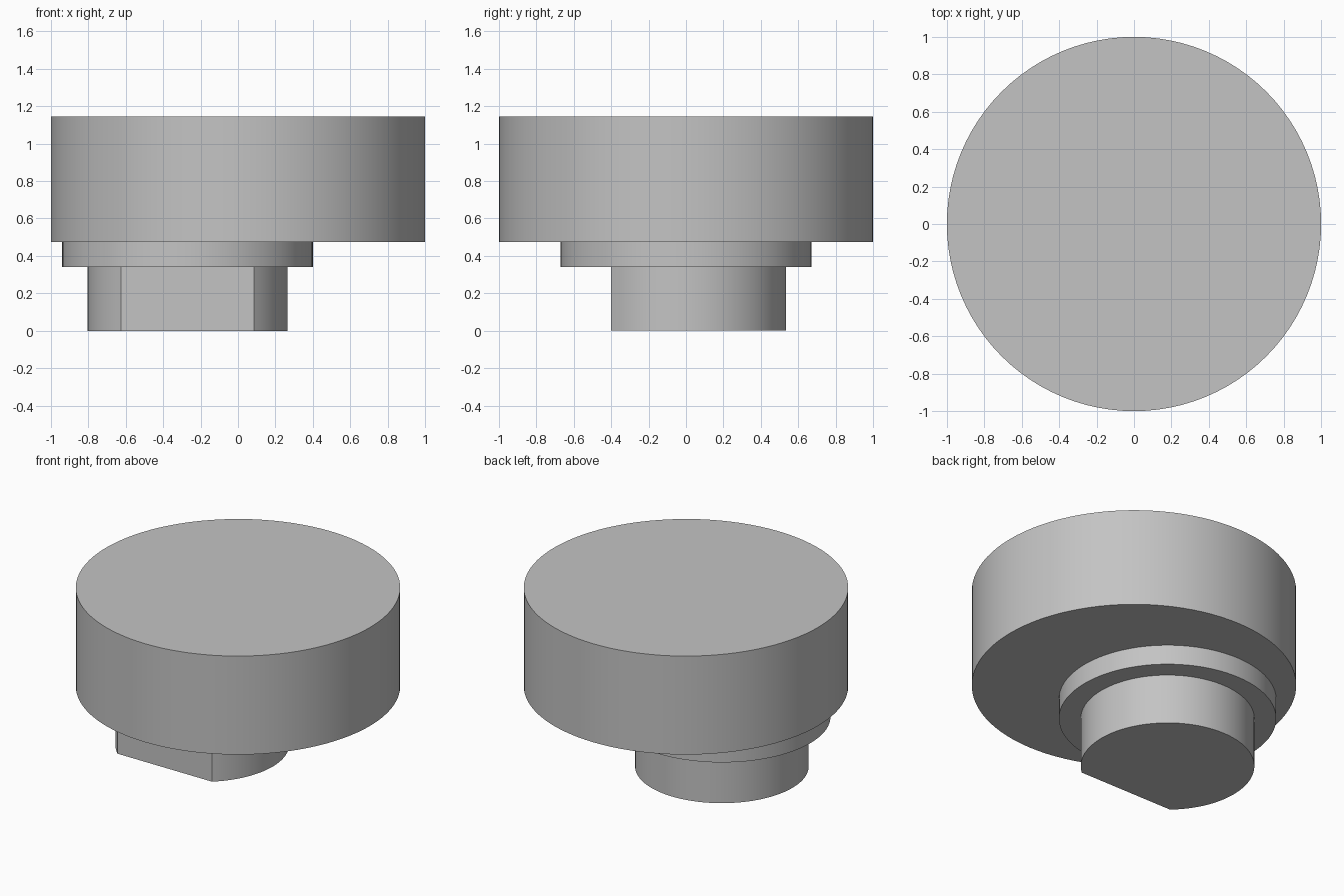
import bpy
import bmesh
import math
from mathutils import Matrix, Vector

cube = bpy.data.objects.get("Cube")
if cube:
    bpy.data.objects.remove(cube, do_unlink=True)

GREY = (0.55, 0.55, 0.55, 1.0)
metal = bpy.data.materials.new("plain grey")
metal.use_nodes = True
metal.diffuse_color = GREY
metal.node_tree.nodes["Principled BSDF"].inputs["Base Color"].default_value = GREY

OFFSET = -0.27  # the shaft sits off the body's axis


def cylinder(name, x, radius, bottom, top, flat_y=None):
    """Upright cylinder, optionally with a flat cut on its front side."""
    bm = bmesh.new()
    bmesh.ops.create_cone(
        bm, cap_ends=True, segments=96, radius1=radius, radius2=radius,
        depth=top - bottom,
        matrix=Matrix.Translation((x, 0, (bottom + top) / 2)))
    if flat_y is not None:
        cut = bmesh.ops.bisect_plane(
            bm, geom=bm.verts[:] + bm.edges[:] + bm.faces[:],
            plane_co=Vector((0, flat_y, 0)), plane_no=Vector((0, -1, 0)),
            clear_outer=True)
        rim = [e for e in cut["geom_cut"] if isinstance(e, bmesh.types.BMEdge)]
        # Close the cut with one flat face
        bmesh.ops.holes_fill(bm, edges=[e for e in bm.edges if e.is_boundary] or rim, sides=0)
    bmesh.ops.recalc_face_normals(bm, faces=bm.faces[:])
    mesh = bpy.data.meshes.new(name)
    bm.to_mesh(mesh)
    bm.free()
    mesh.materials.append(metal)
    obj = bpy.data.objects.new(name, mesh)
    bpy.context.collection.objects.link(obj)
    bpy.ops.object.select_all(action='DESELECT')
    obj.select_set(True)
    bpy.context.view_layer.objects.active = obj
    bpy.ops.object.shade_smooth_by_angle(angle=math.radians(25))
    return obj


# Wide round body
cylinder("body", 0, 1.0, 0.475, 1.145)
# Off-centre collar below it
cylinder("collar", OFFSET, 0.67, 0.34, 0.475)
# Shaft with a flat on its front
cylinder("flatted_shaft", OFFSET, 0.535, 0, 0.34, flat_y=-0.4)
